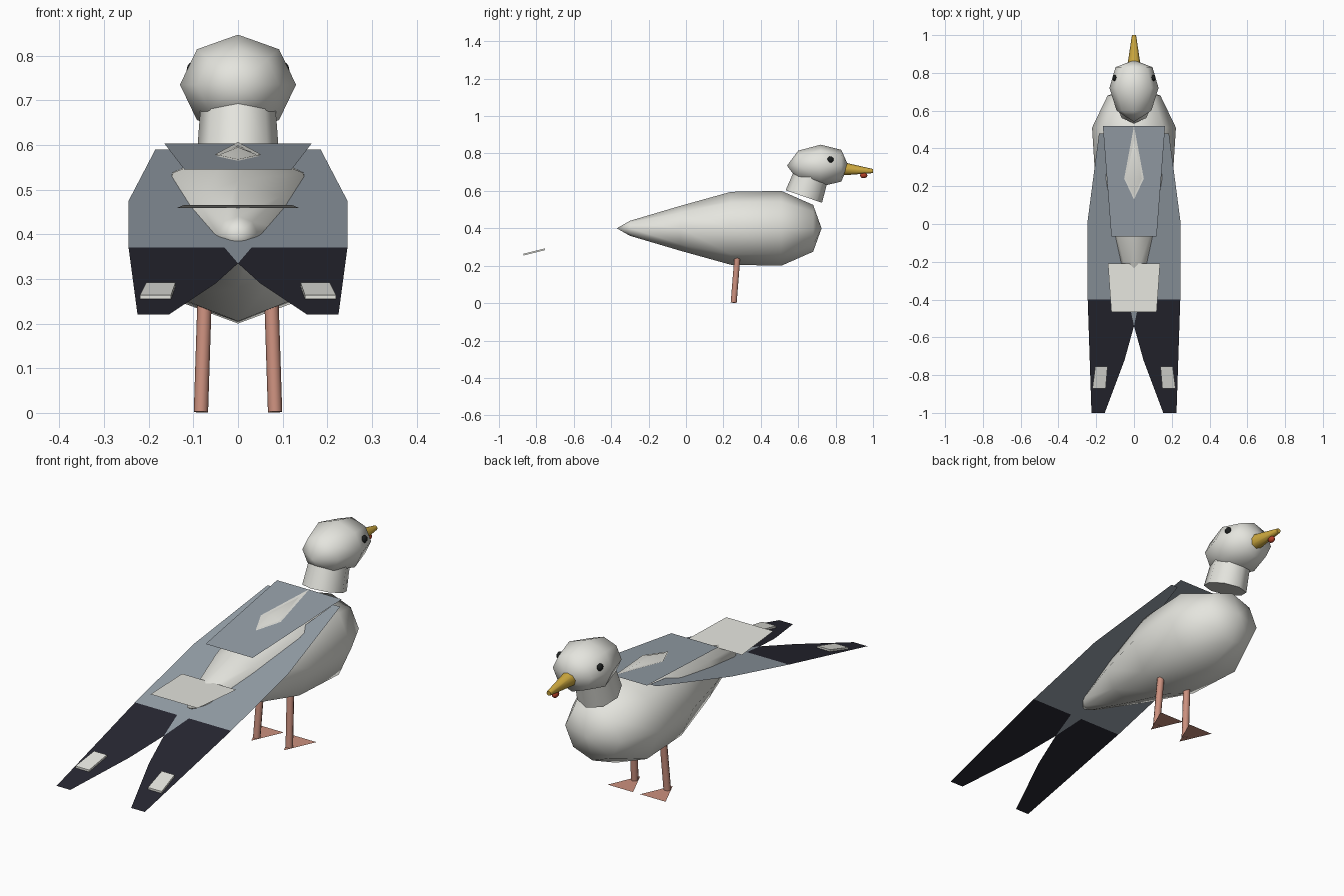
import bpy, bmesh, math
from mathutils import Vector

if "Cube" in bpy.data.objects:
    bpy.data.objects.remove(bpy.data.objects["Cube"])


def material(name, rgb):
    m = bpy.data.materials.new(name)
    m.diffuse_color = (*rgb, 1)
    m.use_nodes = True
    m.node_tree.nodes["Principled BSDF"].inputs["Base Color"].default_value = m.diffuse_color
    return m


WHITE = material("feather_white", (0.78, 0.78, 0.73))
GREY = material("wing_grey", (0.30, 0.345, 0.39))
DARK = material("wing_tip_dark", (0.02, 0.02, 0.03))
PINK = material("leg_pink", (0.60, 0.28, 0.21))
YELLOW = material("beak_yellow", (0.62, 0.40, 0.05))
RED = material("beak_spot_red", (0.45, 0.05, 0.02))
EYE = material("eye_black", (0.012, 0.014, 0.014))


def finish(name, bm, mats, smooth=None):
    me = bpy.data.meshes.new(name)
    bm.to_mesh(me)
    bm.free()
    ob = bpy.data.objects.new(name, me)
    bpy.context.collection.objects.link(ob)
    for m in mats:
        me.materials.append(m)
    if smooth:
        bpy.ops.object.select_all(action='DESELECT')
        ob.select_set(True)
        bpy.context.view_layer.objects.active = ob
        bpy.ops.object.shade_smooth_by_angle(angle=math.radians(smooth))
    return ob


def loft(name, zc, profile, mat, sides=8):
    """Rings (y, half width, half height) along y, closed by a pole at each end."""
    bm = bmesh.new()
    rings = []
    for y, w, h in profile:
        n = sides if w else 1
        rings.append([bm.verts.new((w * math.sin(2 * math.pi * i / sides), y,
                                    zc + h * math.cos(2 * math.pi * i / sides)))
                      for i in range(n)])
    for a, b in zip(rings, rings[1:]):
        for i in range(sides):
            j = (i + 1) % sides
            if len(a) == 1:
                bm.faces.new((a[0], b[i], b[j]))
            elif len(b) == 1:
                bm.faces.new((a[i], a[j], b[0]))
            else:
                bm.faces.new((a[i], a[j], b[j], b[i]))
    bmesh.ops.recalc_face_normals(bm, faces=bm.faces)
    return finish(name, bm, [mat], 80)


def rod(name, p, q, r1, r2, mat, sides=8, xs=1.0):
    """Tapered cylinder from p to q."""
    p, q = Vector(p), Vector(q)
    bm = bmesh.new()
    bmesh.ops.create_cone(bm, cap_ends=True, segments=sides, radius1=r1, radius2=r2,
                          depth=(q - p).length)
    bmesh.ops.rotate(bm, verts=bm.verts, matrix=Vector((0, 0, 1)).rotation_difference(q - p).to_matrix())
    bmesh.ops.scale(bm, verts=bm.verts, vec=(xs, 1, 1))
    bmesh.ops.translate(bm, verts=bm.verts, vec=(p + q) / 2)
    return finish(name, bm, [mat], 65)


def ball(name, c, size, mat):
    bm = bmesh.new()
    bmesh.ops.create_uvsphere(bm, u_segments=8, v_segments=6, radius=1)
    bmesh.ops.scale(bm, verts=bm.verts, vec=size)
    bmesh.ops.translate(bm, verts=bm.verts, vec=c)
    return finish(name, bm, [mat], 80)


def plate(name, outlines, height, mats, thick=0):
    """Flat outlines in x, y; height(y) gives z. One material per outline."""
    bm = bmesh.new()
    for k, pts in enumerate(outlines):
        f = bm.faces.new([bm.verts.new((x, y, height(y))) for x, y in pts])
        f.material_index = k
        f.normal_update()
        if f.normal.z < 0:
            f.normal_flip()
        if thick:
            top = bmesh.ops.extrude_face_region(bm, geom=[f], use_keep_orig=True)['geom']
            bmesh.ops.translate(bm, verts=[v for v in top if isinstance(v, bmesh.types.BMVert)],
                                vec=(0, 0, thick))
            bmesh.ops.recalc_face_normals(bm, faces=bm.faces)
    bmesh.ops.remove_doubles(bm, verts=bm.verts, dist=1e-5)
    return finish(name, bm, mats)


def wing_z(y):
    return 0.47 + 0.25 * y


def back_z(y):
    return 0.5515 + 0.1 * y


# Body, neck and head
loft("body", 0.40, [(-0.37, 0, 0), (-0.30, 0.045, 0.04), (-0.03, 0.135, 0.12),
                    (0.24, 0.205, 0.195), (0.51, 0.222, 0.20), (0.68, 0.14, 0.125),
                    (0.725, 0, 0)], WHITE)
rod("neck", (0, 0.63, 0.57), (0, 0.675, 0.70), 0.103, 0.092, WHITE, 8, 0.9)
loft("head", 0.735, [(0.54, 0, 0), (0.60, 0.092, 0.08), (0.72, 0.13, 0.112),
                     (0.83, 0.098, 0.085), (0.868, 0, 0)], WHITE)

# Beak with its spot
rod("beak", (0, 0.84, 0.718), (0, 1.0, 0.706), 0.035, 0.011, YELLOW)
ball("beak_spot", (0, 0.95, 0.683), (0.013, 0.02, 0.015), RED)

# Plates along the back and tail
plate("back_plate", [[(-0.165, 0.52), (0.165, 0.52), (0.12, -0.065), (-0.12, -0.065)]],
      back_z, [GREY])
plate("back_diamond", [[(0, 0.52), (0.052, 0.24), (0, 0.13), (-0.052, 0.24)]],
      lambda y: back_z(y) + 0.003, [WHITE])
plate("tail_plate", [[(-0.138, -0.21), (0.138, -0.21), (0.12, -0.465), (-0.12, -0.465)]],
      lambda y: 0.452 - 0.03 * y, [WHITE])

for side, s in (("left", -1), ("right", 1)):
    def mir(pts):
        return [(s * x, y) for x, y in pts]

    # Wing with dark tip
    plate(side + "_wing",
          [mir([(0.15, 0.48), (0.185, 0.48), (0.245, 0.02), (0.245, -0.40), (0.03, -0.40),
                (0, -0.54), (0, -0.30), (0.07, 0.05)]),
           mir([(0.245, -0.40), (0.225, -1.0), (0.155, -1.0), (0.05, -0.72),
                (0, -0.54), (0.03, -0.40)])],
          wing_z, [GREY, DARK])
    # Pale patch near the wing tip
    plate(side + "_wing_patch",
          [mir([(0.14, -0.755), (0.205, -0.755), (0.22, -0.87), (0.15, -0.87)])],
          lambda y: wing_z(y) + 0.002, [WHITE], 0.009)
    # Eye
    ball(side + "_eye", (s * 0.103, 0.773, 0.768), (0.012, 0.017, 0.017), EYE)
    # Leg and webbed foot
    rod(side + "_leg", (s * 0.083, 0.255, 0.002), (s * 0.075, 0.275, 0.25), 0.016, 0.016, PINK)
    plate(side + "_foot", [[(s * 0.083, 0.215), (s * 0.083 - 0.065, 0.36),
                            (s * 0.083 + 0.065, 0.36)]], lambda y: 0.002, [PINK])
